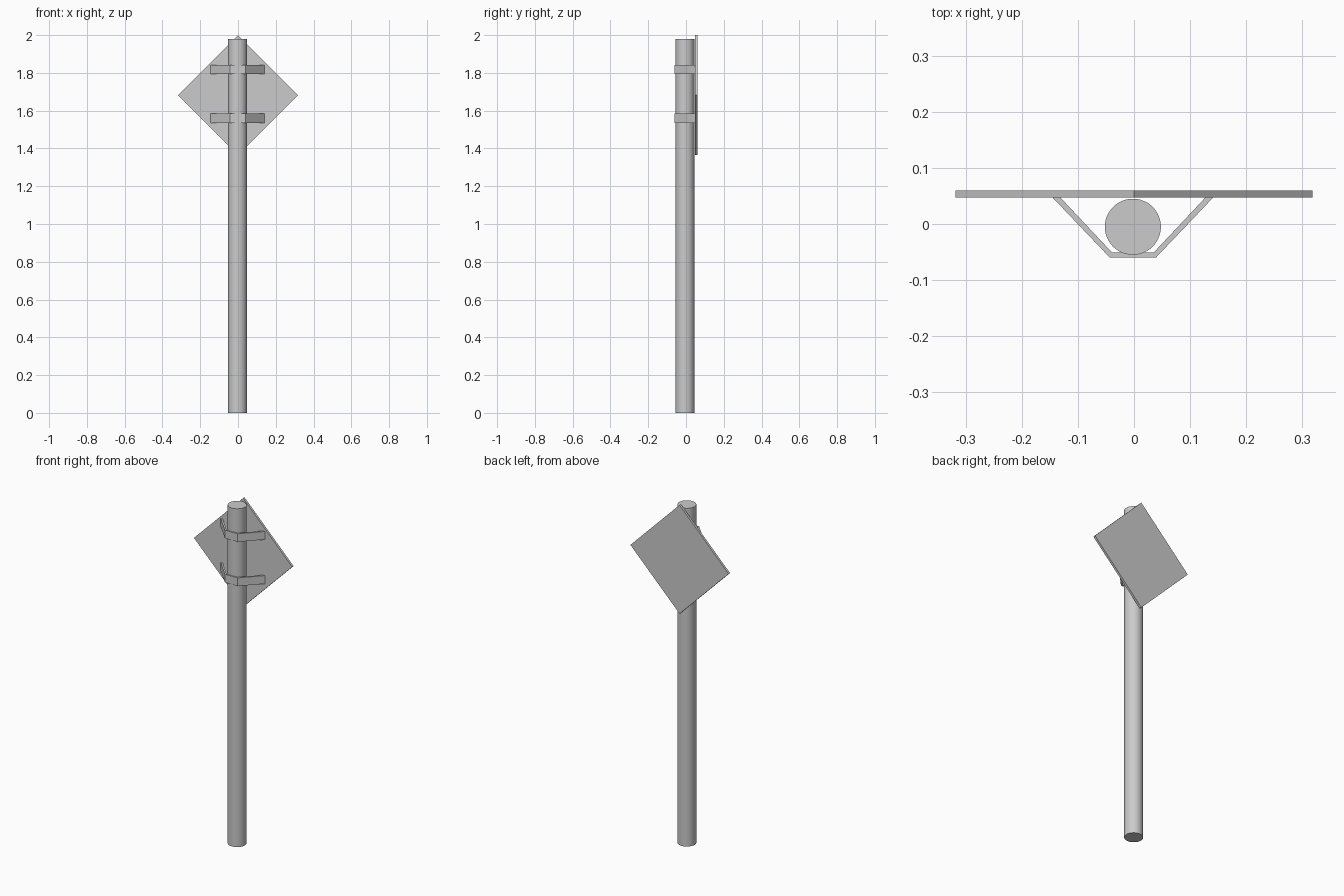
import bpy, bmesh, math

if "Cube" in bpy.data.objects:
    bpy.data.objects.remove(bpy.data.objects["Cube"])


def extrude_profile(name, points, depth):
    """Extrude a closed outline (list of 3D points) along a depth vector."""
    bm = bmesh.new()
    face = bm.faces.new([bm.verts.new(p) for p in points])
    new = bmesh.ops.extrude_face_region(bm, geom=[face])["geom"]
    bmesh.ops.translate(bm, vec=depth,
                        verts=[v for v in new if isinstance(v, bmesh.types.BMVert)])
    bmesh.ops.recalc_face_normals(bm, faces=bm.faces)
    mesh = bpy.data.meshes.new(name)
    bm.to_mesh(mesh)
    bm.free()
    obj = bpy.data.objects.new(name, mesh)
    bpy.context.collection.objects.link(obj)
    return obj


# Round post
POST_X, POST_Y, POST_H = -0.002, -0.005, 1.98
bpy.ops.mesh.primitive_cylinder_add(vertices=48, radius=0.05, depth=POST_H,
                                    location=(POST_X, POST_Y, POST_H / 2))
bpy.context.object.name = "post"
bpy.ops.object.shade_smooth_by_angle(angle=math.radians(30))

# Diamond sign plate
R, ZC = 0.318, 1.682
diamond = [(R, 0.047, ZC), (0, 0.047, ZC + R), (-R, 0.047, ZC), (0, 0.047, ZC - R)]
extrude_profile("sign_plate", diamond, (0, 0.013, 0))

# Bent strap brackets wrapping the front of the post
half = [(0.143, 0.047), (0.041, -0.06), (0.037, -0.051), (0.129, 0.047)]
outer, inner = half[:2], half[2:]
loop = (outer + [(-x, y) for x, y in reversed(outer)]
        + [(-x, y) for x, y in reversed(inner)] + inner)
for name, z0, z1 in (("upper_bracket", 1.795, 1.842), ("lower_bracket", 1.536, 1.584)):
    extrude_profile(name, [(x + POST_X, y, z0) for x, y in loop], (0, 0, z1 - z0))
